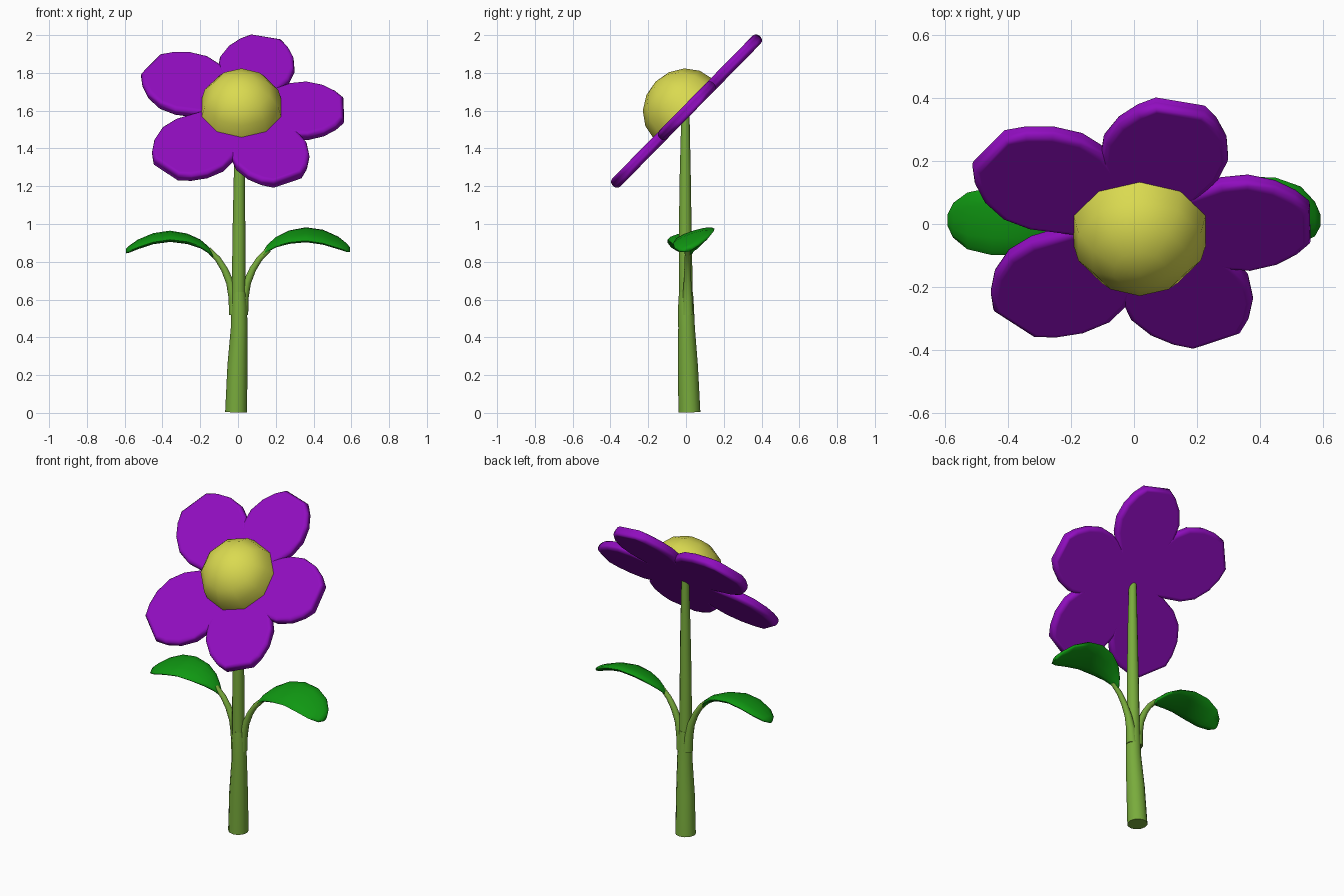
import bpy, bmesh, math
from mathutils import Matrix, Vector

if "Cube" in bpy.data.objects:
    bpy.data.objects.remove(bpy.data.objects["Cube"])


def material(name, rgb):
    m = bpy.data.materials.new(name)
    m.diffuse_color = (*rgb, 1)
    m.use_nodes = True
    m.node_tree.nodes["Principled BSDF"].inputs["Base Color"].default_value = m.diffuse_color
    return m


PURPLE = material("petal purple", (0.28, 0.004, 0.52))
YELLOW = material("centre yellow", (0.70, 0.70, 0.08))
STEM = material("stem green", (0.19, 0.41, 0.045))
LEAF = material("leaf green", (0.005, 0.31, 0.006))


def finish(name, bm, mat, angle=None):
    bmesh.ops.recalc_face_normals(bm, faces=bm.faces[:])
    for f in bm.faces:
        f.smooth = True
    me = bpy.data.meshes.new(name)
    bm.to_mesh(me)
    bm.free()
    me.materials.append(mat)
    ob = bpy.data.objects.new(name, me)
    bpy.context.collection.objects.link(ob)
    if angle:
        me.set_sharp_from_angle(angle=math.radians(angle))
    return ob


def loft(name, rings, mat, angle=50):
    """Skin a list of equally sized point rings and cap both ends."""
    bm = bmesh.new()
    vs = [[bm.verts.new(p) for p in ring] for ring in rings]
    n = len(vs[0])
    for a, b in zip(vs, vs[1:]):
        for i in range(n):
            j = (i + 1) % n
            bm.faces.new((a[i], a[j], b[j], b[i]))
    bm.faces.new(vs[0])
    bm.faces.new(vs[-1])
    return finish(name, bm, mat, angle)


def tube(name, path, mat, sides=12):
    """Tube along (x, y, z, radius) points."""
    pts = [Vector(p[:3]) for p in path]
    rings = []
    for i, p in enumerate(pts):
        d = (pts[min(i + 1, len(pts) - 1)] - pts[max(i - 1, 0)]).normalized()
        u = Vector((0, 1, 0)).cross(d).normalized()
        v = d.cross(u)
        r = path[i][3]
        rings.append([p + r * (math.cos(a) * u + math.sin(a) * v)
                      for a in (2 * math.pi * k / sides for k in range(sides))])
    return loft(name, rings, mat)


# Stem: thick lower part, thin upper part set into the fork
tube("lower_stem", [(-0.01, 0.018, 0.004, 0.058), (-0.003, 0.010, 0.25, 0.053),
                    (0.006, 0.003, 0.45, 0.044), (0.006, 0, 0.56, 0.042),
                    (0.005, 0, 0.64, 0.037)], STEM)
tube("upper_stem", [(0.003, 0, 0.62, 0.036), (0.005, -0.004, 0.95, 0.034),
                    (0.007, -0.004, 1.27, 0.029), (0.007, -0.003, 1.57, 0.022)], STEM)

# Branches and leaves on both sides
BRANCH = [(0.018, 0.52, 0.033), (0.026, 0.61, 0.027), (0.045, 0.69, 0.021),
          (0.075, 0.76, 0.018), (0.11, 0.815, 0.016), (0.16, 0.865, 0.014)]
LEAF_ROWS = [(0.133, 0.842, 0.018), (0.155, 0.870, 0.035), (0.20, 0.903, 0.065),
             (0.27, 0.930, 0.092), (0.36, 0.943, 0.106), (0.45, 0.930, 0.108),
             (0.53, 0.900, 0.090), (0.575, 0.875, 0.055), (0.592, 0.865, 0.020)]
for side, s, slope, shift, lift in (("left", -1, 0.17, 0.008, -0.008),
                                    ("right", 1, 0.30, 0.045, 0.0)):
    tube(side + "_branch", [(s * x + 0.003, 0.008, z, r) for x, z, r in BRANCH], STEM, 10)
    rings = []
    for k, (x, z, w) in enumerate(LEAF_ROWS):
        t = k / (len(LEAF_ROWS) - 1)
        cy = 0.012 + (shift - 0.012) * math.sin(math.pi * min(t * 1.1, 1))
        thick = 0.012 + 0.012 * math.sin(math.pi * t)
        ring = []
        for i in range(12):
            a = 2 * math.pi * i / 12
            dy = w * math.cos(a)
            ring.append((s * x, cy + dy, z + lift + slope * dy + thick * math.sin(a)))
        rings.append(ring)
    loft(side + "_leaf", rings, LEAF, 80)

# Flower head, tilted to face forward and up
HEAD = Matrix.Translation((0.02, 0, 1.595)) @ Matrix.Rotation(math.radians(45.5), 4, 'X')

# Petals: blunt-tipped pads (share of length, half width)
OUTLINE = [(-0.1, 0.06), (0.28, 0.15), (0.48, 0.203), (0.64, 0.214),
           (0.8, 0.186), (0.92, 0.138), (1.0, 0.085)]
PETALS = [(1, 0.54, 0.95), (76.7, 0.555, 0.95), (145, 0.59, 1.03),
          (227.4, 0.595, 1.03), (295.3, 0.57, 0.97)]
for k, (deg, length, width) in enumerate(PETALS):
    bm = bmesh.new()
    half = [(t * length, w * width) for t, w in OUTLINE]
    pts = [(x, -y) for x, y in half] + [(x, y) for x, y in reversed(half)]
    face = bm.faces.new([bm.verts.new((x, y, -0.03)) for x, y in pts])
    top = bmesh.ops.extrude_face_region(bm, geom=[face])["geom"]
    bmesh.ops.translate(bm, vec=(0, 0, 0.06),
                        verts=[v for v in top if isinstance(v, bmesh.types.BMVert)])
    ob = finish("petal_%d" % (k + 1), bm, PURPLE)
    ob.matrix_world = HEAD @ Matrix.Rotation(math.radians(deg), 4, 'Z')
    bevel = ob.modifiers.new("rounded rim", 'BEVEL')
    bevel.width = 0.024
    bevel.segments = 3
    bevel.limit_method = 'ANGLE'
    bevel.angle_limit = math.radians(62)
    bevel.harden_normals = True

# Flower centre: low dome
bm = bmesh.new()
bmesh.ops.create_uvsphere(bm, u_segments=10, v_segments=8, radius=0.222)
bmesh.ops.delete(bm, geom=[v for v in bm.verts if v.co.z < -0.01], context='VERTS')
bmesh.ops.holes_fill(bm, edges=[e for e in bm.edges if e.is_boundary])
bmesh.ops.scale(bm, vec=(1, 1, 0.92), verts=bm.verts[:])
dome = finish("flower_centre", bm, YELLOW, 60)
dome.matrix_world = HEAD @ Matrix.Translation((-0.002, 0, 0.022))
